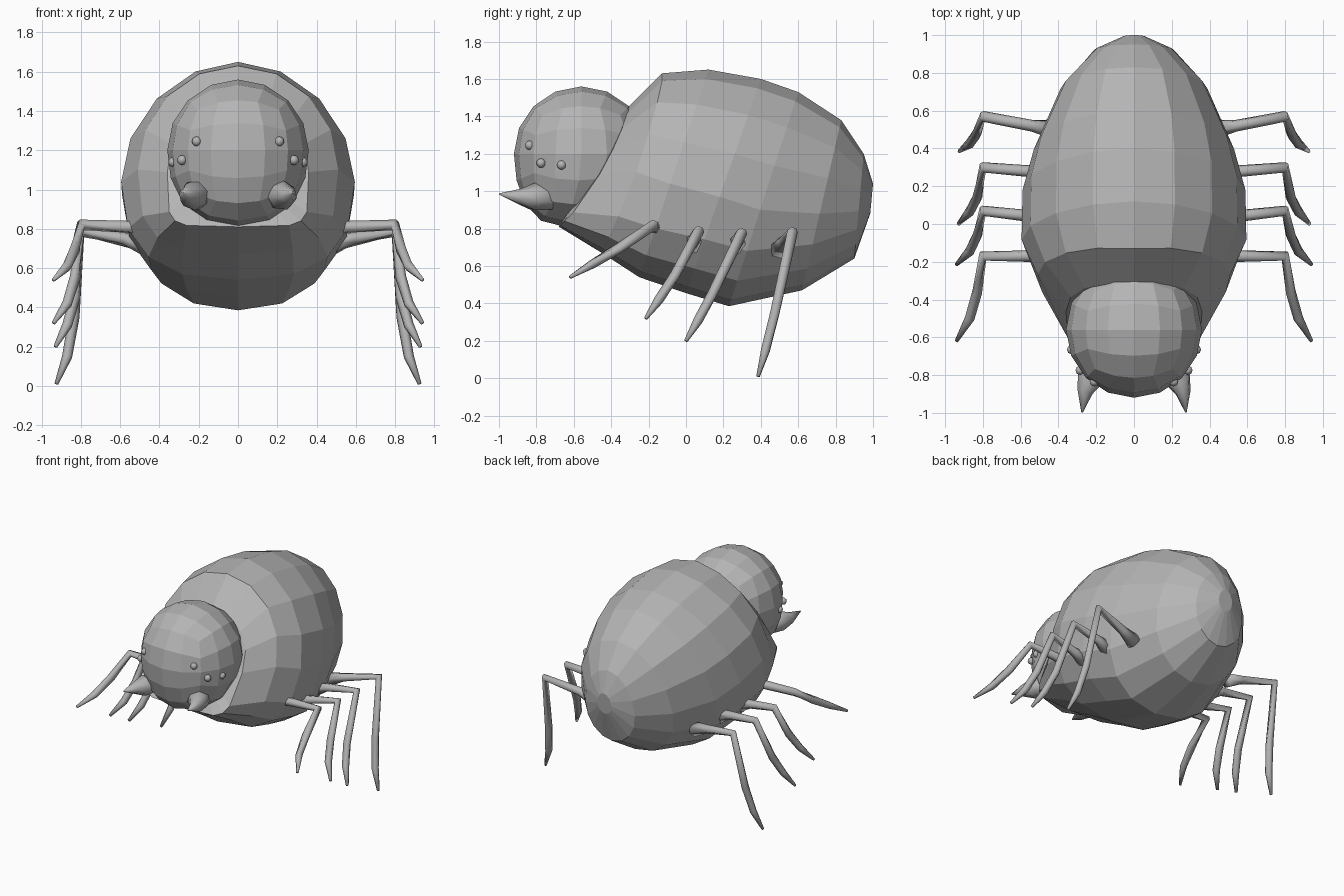
import bpy, bmesh, math
from mathutils import Vector

if "Cube" in bpy.data.objects:
    bpy.data.objects.remove(bpy.data.objects["Cube"])

grey = bpy.data.materials.new("grey")
grey.diffuse_color = (0.46, 0.46, 0.46, 1)
grey.use_nodes = True
grey.node_tree.nodes["Principled BSDF"].inputs["Base Color"].default_value = grey.diffuse_color


def finish(name, bm, smooth=False):
    bmesh.ops.recalc_face_normals(bm, faces=bm.faces)
    me = bpy.data.meshes.new(name)
    bm.to_mesh(me)
    bm.free()
    me.materials.append(grey)
    for p in me.polygons:
        p.use_smooth = smooth
    ob = bpy.data.objects.new(name, me)
    bpy.context.collection.objects.link(ob)
    return ob


def bridge(bm, rings):
    n = len(rings[0])
    for a, b in zip(rings, rings[1:]):
        for i in range(n):
            j = (i + 1) % n
            bm.faces.new((a[i], a[j], b[j], b[i]))


def tube(name, pts, radii, sides=6):
    """Tapered tube through the points, mitred at the bends."""
    bm = bmesh.new()
    pts = [Vector(p) for p in pts]
    rings = []
    for i, p in enumerate(pts):
        d_in = (p - pts[max(i - 1, 0)]).normalized()
        d_out = (pts[min(i + 1, len(pts) - 1)] - p).normalized()
        t = (d_in + d_out).normalized()
        u = t.cross(Vector((0, 1, 0.3))).normalized()
        v = t.cross(u)
        rings.append([bm.verts.new(p + radii[i] * (u * math.cos(k * math.tau / sides)
                                                   + v * math.sin(k * math.tau / sides)))
                      for k in range(sides)])
    bridge(bm, rings)
    bm.faces.new(rings[0])
    bm.faces.new(rings[-1])
    return finish(name, bm, True)


# Body: tilted rings as top (y, z), bottom (y, z), half width,
# squareness above and below, backward bow of the sides
stations = [
    ((-0.33, 1.43), (-0.68, 0.81), 0.36, 2.2, 6.0, 0.06),
    ((-0.13, 1.63), (-0.45, 0.67), 0.51, 2.0, 3.2, 0.04),
    ((0.12, 1.65), (-0.25, 0.54), 0.595, 1.9, 2.6, 0.0),
    ((0.40, 1.60), (0.00, 0.455), 0.59, 1.9, 2.35, 0.0),
    ((0.60, 1.53), (0.23, 0.385), 0.53, 1.95, 2.25, 0.0),
    ((0.83, 1.38), (0.62, 0.47), 0.39, 2.0, 2.1, 0.0),
    ((0.95, 1.20), (0.90, 0.64), 0.21, 2.0, 2.0, 0.0),
    ((1.00, 1.04), (0.985, 0.88), 0.06, 2.0, 2.0, 0.0),
]
SEG = 16
bm = bmesh.new()
rings = []
for top, bot, hw, n_up, n_low, bow in stations:
    top, bot = Vector((0, *top)), Vector((0, *bot))
    mid = bot.lerp(top, 0.45)
    ring = []
    for k in range(SEG):
        a = k * math.tau / SEG
        n = n_up if math.cos(a) > 0 else n_low
        c, s = (math.copysign(abs(f) ** (2 / n), f) for f in (math.cos(a), math.sin(a)))
        arm = (top - mid) * c if c > 0 else (mid - bot) * c
        back = bow * abs(math.sin(a)) * min(1, 1 + math.cos(a))
        ring.append(bm.verts.new(mid + arm + Vector((hw * s, back, 0))))
    rings.append(ring)
bridge(bm, rings)
neck = bm.verts.new((0, -0.48, 1.12))
for k in range(SEG):
    bm.faces.new((rings[0][k], neck, rings[0][(k + 1) % SEG]))
bm.faces.new(rings[-1])
finish("body", bm)

# Head: faceted ball made from a subdivided cube, chin drawn down to the neck
bm = bmesh.new()
bmesh.ops.create_cube(bm, size=2)
bmesh.ops.subdivide_edges(bm, edges=bm.edges[:], cuts=3, use_grid_fill=True)
for v in bm.verts:
    d = Vector([math.tan(c * math.pi / 4) for c in v.co]).normalized()
    low = max(-d.z, 0)
    v.co = Vector((0, -0.56, 1.2)) + Vector((d.x * 0.36 * (1 + 0.2 * low ** 2),
                                             d.y * 0.36 - 0.09 * low ** 2,
                                             d.z * (0.36 + 0.03 * low)))
finish("head", bm)

# Legs: root, hip, knee, shin bend, ankle, tip
legs = [
    ("front_leg", [(0.44, -0.15, 0.79), (0.55, -0.17, 0.81), (0.80, -0.17, 0.82),
                   (0.83, -0.36, 0.695), (0.87, -0.50, 0.61), (0.94, -0.62, 0.54)]),
    ("second_leg", [(0.48, 0.04, 0.72), (0.58, 0.045, 0.75), (0.80, 0.07, 0.79),
                    (0.83, -0.06, 0.55), (0.87, -0.145, 0.42), (0.94, -0.215, 0.32)]),
    ("third_leg", [(0.46, 0.27, 0.71), (0.56, 0.28, 0.75), (0.80, 0.30, 0.78),
                   (0.83, 0.14, 0.45), (0.87, 0.065, 0.31), (0.93, 0.00, 0.20)]),
    ("rear_leg", [(0.42, 0.50, 0.69), (0.54, 0.52, 0.73), (0.80, 0.57, 0.785),
                  (0.835, 0.475, 0.35), (0.87, 0.425, 0.15), (0.925, 0.385, 0.01)]),
]
eyes = [(0.21, -0.835, 1.245), (0.285, -0.775, 1.15), (0.33, -0.665, 1.14)]
for side, sx in (("left", 1), ("right", -1)):
    for name, pts in legs:
        tube(f"{side}_{name}", [(sx * x, y, z) for x, y, z in pts],
             (0.055, 0.032, 0.029, 0.028, 0.026, 0.010))
    # Fangs pointing forwards
    fang = [(0.17, -0.67, 0.96), (0.20, -0.72, 0.96), (0.225, -0.81, 0.97),
            (0.26, -0.89, 0.97), (0.275, -0.998, 0.985)]
    tube(f"{side}_fang", [(sx * x, y, z) for x, y, z in fang],
         (0.03, 0.06, 0.077, 0.042, 0.004), 7)
    # Three small eyes on each side
    for i, (x, y, z) in enumerate(eyes):
        bm = bmesh.new()
        bmesh.ops.create_uvsphere(bm, u_segments=8, v_segments=6, radius=0.025)
        bmesh.ops.translate(bm, verts=bm.verts, vec=(sx * x, y, z))
        finish(f"{side}_eye_{i + 1}", bm, True)
